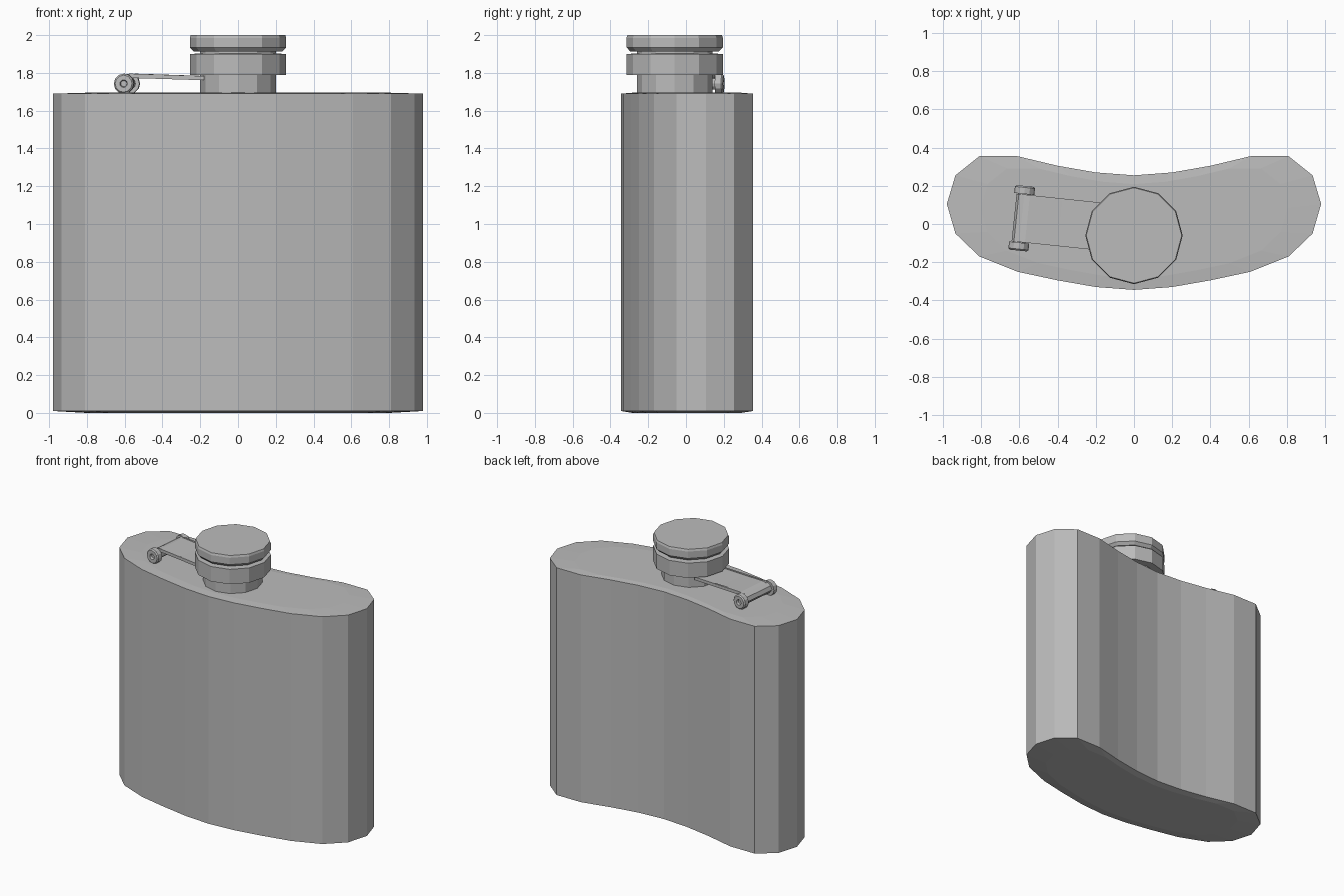
import bpy, bmesh
from math import cos, sin, pi, radians
from mathutils import Matrix, Vector

if "Cube" in bpy.data.objects:
    bpy.data.objects.remove(bpy.data.objects["Cube"])

steel = bpy.data.materials.new("brushed steel grey")
steel.use_nodes = True
GREY = (0.5, 0.5, 0.5, 1)
steel.diffuse_color = GREY
steel.node_tree.nodes["Principled BSDF"].inputs["Base Color"].default_value = GREY


def finish(name, bm, matrix=Matrix()):
    bmesh.ops.recalc_face_normals(bm, faces=bm.faces)
    mesh = bpy.data.meshes.new(name)
    bm.to_mesh(mesh)
    bm.free()
    mesh.materials.append(steel)
    obj = bpy.data.objects.new(name, mesh)
    obj.matrix_world = matrix
    bpy.context.collection.objects.link(obj)
    return obj


def loft(name, rings, matrix=Matrix()):
    """Skin a stack of equal-length rings and close both ends."""
    bm = bmesh.new()
    loops = [[bm.verts.new(p) for p in ring] for ring in rings]
    n = len(loops[0])
    for a, b in zip(loops, loops[1:]):
        for i in range(n):
            j = (i + 1) % n
            bm.faces.new((a[i], a[j], b[j], b[i]))
    bm.faces.new(loops[0][::-1])
    bm.faces.new(loops[-1])
    return finish(name, bm, matrix)


def lathe(name, profile, sides, matrix):
    rings = [[(r * cos(2 * pi * i / sides), r * sin(2 * pi * i / sides), z)
              for i in range(sides)] for r, z in profile]
    return loft(name, rings, matrix)


# Flask body: kidney outline, mirrored across x, with slightly crowned ends
half = [(0, -.345), (.2, -.33), (.4, -.295), (.61, -.25), (.81, -.17),
        (.935, -.05), (.98, .105), (.935, .255), (.81, .355), (.61, .355),
        (.4, .305), (.2, .27), (0, .255)]
outline = half + [(-x, y) for x, y in half[-2:0:-1]]
levels = [(.82, 0), (1, .01), (1, 1.69), (.82, 1.695)]
loft("flask_body", [[(x * s, y * s, z) for x, y in outline] for s, z in levels])

# Neck and screw cap
axis = Matrix.Translation((0, -.06, 0))
lathe("neck", [(.2, 1.68), (.2, 1.8)], 12, axis)
lathe("cap", [(.2, 1.79), (.255, 1.79), (.255, 1.9), (.2, 1.903), (.2, 1.912),
              (.235, 1.914), (.255, 1.935), (.255, 1.985), (.25, 2)], 12, axis)

# Hinge, in a frame whose x runs along the arm
hinge = Matrix.Translation((-.588, .03, 1.743)) @ Matrix.Rotation(radians(-6), 4, "Z")
lathe("hinge_barrel", [(.032, -.14), (.032, .14)], 12,
      hinge @ Matrix.Rotation(radians(90), 4, "X"))
for side, label in ((1, "front"), (-1, "back")):
    turn = Matrix.Rotation(radians(90 * side), 4, "X")
    lathe(label + "_hinge_knob",
          [(.053, .128), (.053, .162), (.045, .17), (.02, .17), (.016, .155)],
          12, hinge @ turn)

# Retaining arm: thin plate that wraps the barrel, with folded side rims
top = [(-.04, 0), (-.028, .028), (0, .043), (.03, .05), (.2, .043), (.43, .037)]
path = top + [(x, z - .01) for x, z in reversed(top[2:])] + [(-.02, .02), (-.032, 0)]
loft("retaining_arm", [[(x, y, z) for x, z in path] for y in (-.125, .125)], hinge)
rim = [(.0, .045), (.03, .053), (.43, .04), (.43, .018), (.03, .03), (.0, .025)]
for side, label in ((-1, "front"), (1, "back")):
    loft(label + "_arm_rim",
         [[(x, side * w, z) for x, z in rim] for w in (.112, .125)], hinge)
